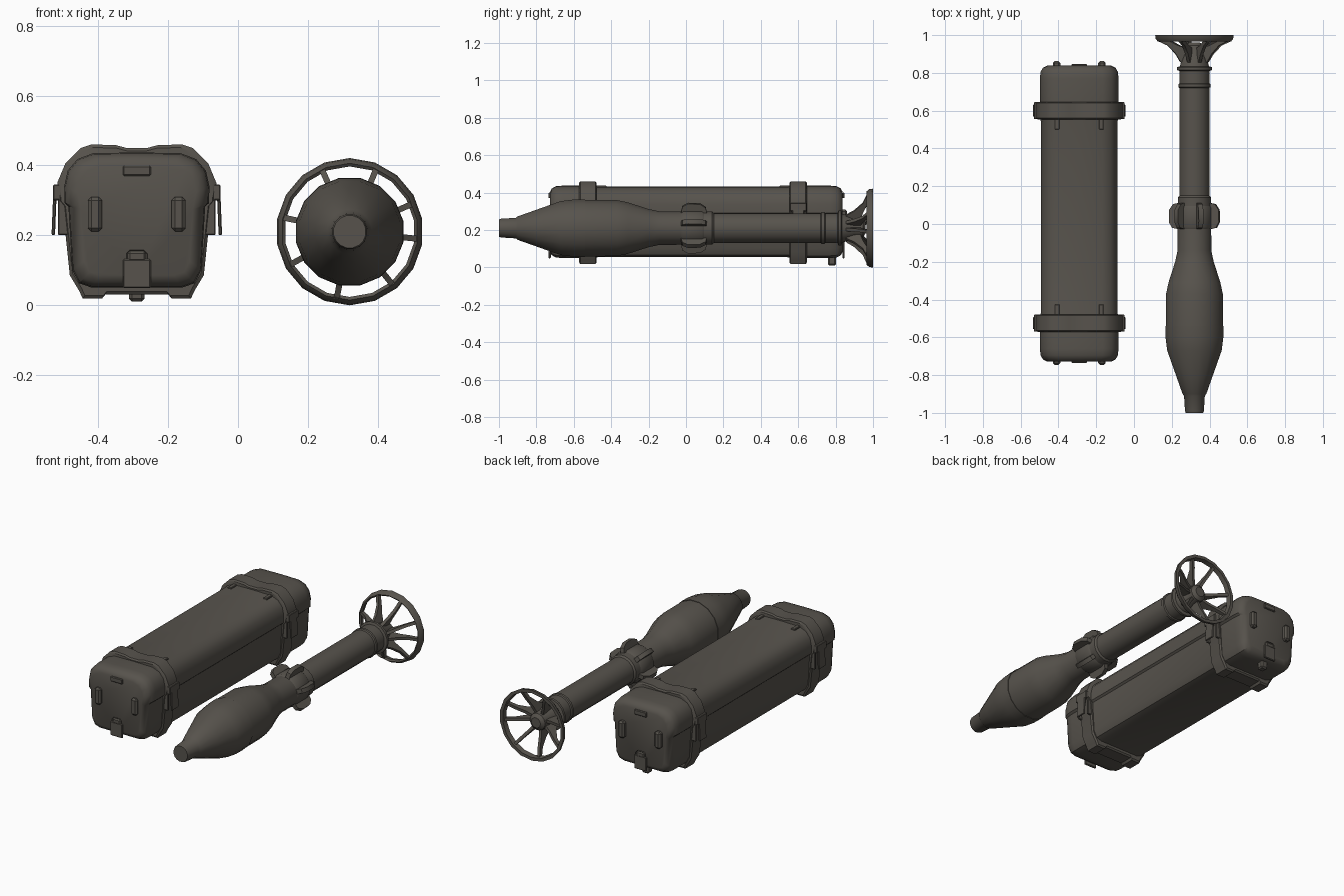
import bpy, bmesh
from math import sin, cos, pi, radians
from mathutils import Vector, Matrix

if "Cube" in bpy.data.objects:
    bpy.data.objects.remove(bpy.data.objects["Cube"], do_unlink=True)

mat = bpy.data.materials.new("dark olive grey")
mat.use_nodes = True
COLOR = (0.095, 0.086, 0.073, 1)
mat.diffuse_color = COLOR
mat.node_tree.nodes["Principled BSDF"].inputs["Base Color"].default_value = COLOR

AXIS_X, AXIS_Z = 0.32, 0.21     # projectile axis
CASE_X, CASE_Z = -0.29, 0.243   # case centre


def finish(name, bm, angle=35):
    bmesh.ops.recalc_face_normals(bm, faces=bm.faces)
    me = bpy.data.meshes.new(name)
    bm.to_mesh(me)
    bm.free()
    me.materials.append(mat)
    ob = bpy.data.objects.new(name, me)
    bpy.context.collection.objects.link(ob)
    bpy.ops.object.select_all(action='DESELECT')
    ob.select_set(True)
    bpy.context.view_layer.objects.active = ob
    bpy.ops.object.shade_smooth_by_angle(angle=radians(angle))
    return ob


def add_loft(bm, rings, loop=False):
    """Skin a row of equal point rings, capped or closed into a loop."""
    vs = [[bm.verts.new(p) for p in ring] for ring in rings]
    n = len(vs[0])
    pairs = list(zip(vs, vs[1:])) + ([(vs[-1], vs[0])] if loop else [])
    for a, b in pairs:
        for i in range(n):
            j = (i + 1) % n
            bm.faces.new((a[i], a[j], b[j], b[i]))
    if not loop:
        bm.faces.new(vs[0])
        bm.faces.new(vs[-1])


def polar(r, y, ang, side=0):
    """Point around the projectile axis, shifted sideways by side."""
    return Vector((AXIS_X + r * cos(ang) - side * sin(ang), y,
                   AXIS_Z + r * sin(ang) + side * cos(ang)))


def lathe(name, profile, sides=16, loop=False):
    bm = bmesh.new()
    add_loft(bm, [[polar(r, y, 2 * pi * (k + 0.5) / sides) for k in range(sides)]
                  for y, r in profile], loop)
    return finish(name, bm)


def blades(name, outline, angles, thick):
    bm = bmesh.new()
    for a in angles:
        add_loft(bm, [[polar(r, y, a, s) for y, r in outline]
                      for s in (-thick / 2, thick / 2)])
    return finish(name, bm)


def case_loft(name, half, stations):
    """Mirror a half section (dx, z) and loft it along y with scaling."""
    full = half + [(-x, z) for x, z in reversed(half) if x > 0]
    bm = bmesh.new()
    add_loft(bm, [[(CASE_X + x * s, y, CASE_Z + (z - CASE_Z) * s) for x, z in full]
                  for y, s in stations])
    return finish(name, bm)


def box(name, lo, hi, bevel=0.006, tilt=0):
    lo, hi = Vector(lo), Vector(hi)
    bm = bmesh.new()
    bmesh.ops.create_cube(bm, size=1)
    bmesh.ops.scale(bm, vec=hi - lo, verts=bm.verts)
    if bevel:
        bmesh.ops.bevel(bm, geom=bm.edges[:], offset=bevel, segments=1, affect='EDGES')
    bmesh.ops.rotate(bm, cent=(0, 0, 0), matrix=Matrix.Rotation(tilt, 3, 'Y'), verts=bm.verts)
    bmesh.ops.translate(bm, vec=(lo + hi) / 2, verts=bm.verts)
    return finish(name, bm)


# Projectile: head, neck and tube turned in one profile
lathe("projectile_body", [
    (-1.0, 0.047), (-0.99, 0.051), (-0.91, 0.056), (-0.9, 0.064), (-0.8, 0.1),
    (-0.67, 0.147), (-0.6, 0.156), (-0.54, 0.157), (-0.54, 0.154), (-0.37, 0.153), (-0.31, 0.14),
    (-0.2, 0.104), (-0.14, 0.091), (0.14, 0.09), (0.15, 0.081),
    (0.72, 0.081), (0.725, 0.087), (0.74, 0.087), (0.745, 0.081),
    (0.81, 0.081), (0.815, 0.095), (0.83, 0.095), (0.835, 0.078),
    (0.86, 0.072), (0.9, 0.055), (0.945, 0.05), (0.96, 0.03)])
lathe("middle_collar", [(-0.03, 0.088), (-0.015, 0.097), (0.085, 0.097), (0.1, 0.088)])

# Short fins around the middle
blades("middle_fins",
       [(-0.03, 0.07), (-0.02, 0.12), (0.01, 0.137), (0.075, 0.135),
        (0.105, 0.115), (0.115, 0.07)],
       [radians(15 + 60 * k) for k in range(6)], 0.026)

# Tail wheel with curved spokes
lathe("tail_rim", [(0.965, 0.196), (0.98, 0.208), (1.0, 0.211),
                   (1.0, 0.192), (0.972, 0.187)], 18, loop=True)
blades("tail_spokes",
       [(0.845, 0.06), (0.86, 0.078), (0.9, 0.102), (0.945, 0.145), (0.968, 0.196),
        (0.99, 0.196), (0.972, 0.145), (0.945, 0.09), (0.93, 0.04)],
       [radians(a) for a in (24, 67, 114, 168, 209, 259, 309, 354)], 0.017)

# Case: lid and base share one section with a step at the seam
section = [(0, 0.05), (0.13, 0.05), (0.165, 0.062), (0.185, 0.1), (0.196, 0.282),
           (0.207, 0.292), (0.208, 0.34), (0.198, 0.385), (0.17, 0.418),
           (0.125, 0.435), (0, 0.437)]
case_loft("case_body", section, [
    (-0.728, 0.82), (-0.718, 0.92), (-0.695, 0.985), (-0.66, 1), (-0.5, 1),
    (-0.47, 0.975), (0.54, 0.975), (0.57, 1), (0.77, 1), (0.805, 0.985),
    (0.828, 0.92), (0.838, 0.82)])

# Straps with side latches and feet
strap = [(0, 0.03), (0.09, 0.03), (0.1, 0.018), (0.155, 0.018), (0.165, 0.04), (0.192, 0.085),
         (0.213, 0.285), (0.226, 0.3), (0.228, 0.35), (0.205, 0.405),
         (0.16, 0.45), (0.13, 0.46), (0.06, 0.458), (0.03, 0.45), (0, 0.45)]
for label, y in (("front", -0.525), ("back", 0.6)):
    case_loft(label + "_strap", strap,
              [(y - 0.047, 0.96), (y - 0.04, 1), (y + 0.04, 1), (y + 0.047, 0.96)])
    for word, s in (("left", 1), ("right", -1)):
        tag = label + "_" + word

        def side_box(part, d0, d1, y0, y1, z0, z1, tilt=0):
            xs = sorted((CASE_X + s * d0, CASE_X + s * d1))
            box(tag + part, (xs[0], y + y0, z0), (xs[1], y + y1, z1), 0.003, tilt)

        side_box("_latch_plate", 0.232, 0.242, -0.032, 0.032, 0.2, 0.32, -s * 0.04)
        side_box("_latch_hinge", 0.2, 0.24, -0.045, 0.045, 0.3, 0.345)
        for k in (-0.045, 0.033):
            side_box("_latch_rail", 0.19, 0.226, k, k + 0.012, 0.2, 0.31)
        # Shallow ribs running in from the strap
        inner = 0.04 if y < 0 else -0.1
        side_box("_lid_rib", 0.105, 0.13, inner, inner + 0.06, 0.425, 0.437)

# End fittings: paired brackets, central latch, rear foot
for label, y0, y1 in (("front", -0.746, -0.7), ("back", 0.81, 0.862)):
    for s in (-1, 1):
        x = CASE_X + s * 0.12
        box(label + "_bracket", (x - 0.02, y0, 0.21), (x + 0.02, y1, 0.31), 0.01)
    out = -0.736 if y0 < 0 else 0.848
    a, b = sorted((out, (y0 + y1) / 2))
    box(label + "_end_latch", (CASE_X - 0.04, a, 0.048), (CASE_X + 0.04, b, 0.132), 0.004)
    box(label + "_latch_hook", (CASE_X - 0.03, a, 0.12), (CASE_X + 0.03, b, 0.158), 0.01)
    box(label + "_lid_tab", (CASE_X - 0.04, a, 0.37), (CASE_X + 0.04, b, 0.4), 0.004)
box("rear_foot", (CASE_X - 0.022, 0.758, 0.01), (CASE_X + 0.022, 0.802, 0.07), 0.008)
